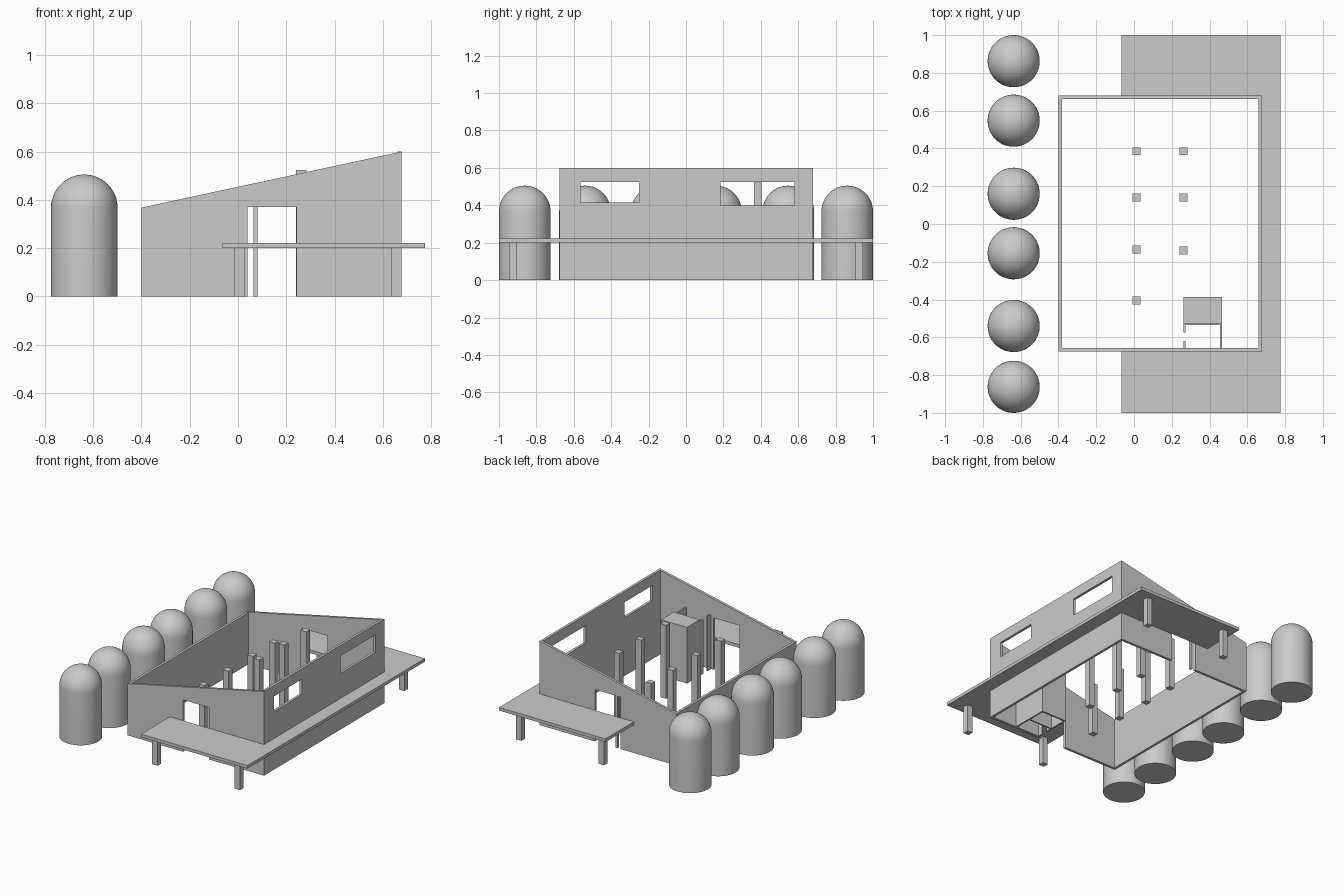
import bpy, bmesh, math

if "Cube" in bpy.data.objects:
    bpy.data.objects.remove(bpy.data.objects["Cube"])


def finish(name, bm):
    bmesh.ops.recalc_face_normals(bm, faces=bm.faces[:])
    mesh = bpy.data.meshes.new(name)
    bm.to_mesh(mesh)
    bm.free()
    ob = bpy.data.objects.new(name, mesh)
    bpy.context.collection.objects.link(ob)
    return ob


def prism(name, outline, to_3d, depth):
    """Extrude a flat outline along the given vector."""
    bm = bmesh.new()
    face = bm.faces.new([bm.verts.new(to_3d(*p)) for p in outline])
    ext = bmesh.ops.extrude_face_region(bm, geom=[face])
    bmesh.ops.translate(bm, vec=depth, verts=[
        v for v in ext["geom"] if isinstance(v, bmesh.types.BMVert)])
    return finish(name, bm)


def box(name, x0, x1, y0, y1, z0, z1):
    return prism(name, [(x0, y0), (x1, y0), (x1, y1), (x0, y1)],
                 lambda x, y: (x, y, z0), (0, 0, z1 - z0))


# Building dimensions
L, R, F, B = -0.40, 0.678, -0.675, 0.68
LOW, HIGH, T = 0.368, 0.60, 0.018


# Sloped front and back walls, notched for the doorways
gable = [(L, 0), (0.04, 0), (0.04, 0.37), (0.243, 0.37), (0.243, 0),
         (R, 0), (R, HIGH), (L, LOW)]
for name, y in (("front_wall", F), ("back_wall", B - T)):
    prism(name, gable, lambda x, z: (x, y, z), (0, T, 0))
box("back_door_post", 0.065, 0.08, B - T, B, 0, 0.37)

# Low left wall
box("left_wall", L, L + T, F + T, B - T, 0, LOW)

# High right wall, assembled around two windows
windows = [(-0.565, -0.25, 0.415, 0.525), (0.185, 0.58, 0.40, 0.525)]
y = F + T
for i, (y0, y1, z0, z1) in enumerate(windows):
    box(f"right_wall_pier_{i}", R - T, R, y, y0, 0, HIGH)
    box(f"window_sill_wall_{i}", R - T, R, y0, y1, 0, z0)
    box(f"window_head_wall_{i}", R - T, R, y0, y1, z1, HIGH)
    y = y1
box("right_wall_pier_end", R - T, R, y, B - T, 0, HIGH)

# U-shaped canopy round the building, with four legs
prism("canopy", [(-0.065, -1), (0.775, -1), (0.775, 1), (-0.065, 1),
                 (-0.065, B), (R, B), (R, F), (-0.065, F)],
      lambda x, y: (x, y, 0.2), (0, 0, 0.022))
for x in (0.006, 0.657):
    for y in (-0.925, 0.925):
        box("canopy_leg", x - 0.021, x + 0.021, y - 0.02, y + 0.02, 0, 0.2)

# Interior columns, two rows
for x, top, rows in ((0.013, 0.375, (0.385, 0.14, -0.135, -0.405)),
                     (0.262, 0.523, (0.385, 0.14, -0.14))):
    for y in rows:
        box("column", x - 0.022, x + 0.022, y - 0.021, y + 0.021, 0, top)

# Small corner room, half of it roofed
H = 0.40
box("room_roof", 0.263, 0.467, -0.53, -0.387, H - 0.012, H)
box("room_back_wall", 0.263, 0.467, -0.399, -0.387, 0, H - 0.012)
box("room_partition", 0.263, 0.467, -0.535, -0.525, 0, H - 0.012)
box("room_right_wall", 0.456, 0.467, F + T, -0.399, 0, H - 0.012)
box("room_left_wall", 0.263, 0.273, -0.575, -0.399, 0, H - 0.012)
box("room_door_jamb", 0.263, 0.273, F + T, -0.62, 0, H - 0.012)

# Row of domed silos
SEG, RAD, BASE = 48, 0.138, 0.367
for i, y in enumerate((0.862, 0.547, 0.16, -0.155, -0.54, -0.862)):
    profile = [(0, 0), (RAD, 0)] + [
        (RAD * math.cos(a), BASE + RAD * math.sin(a))
        for a in (math.pi / 2 * k / 12 for k in range(13))]
    bm = bmesh.new()
    vs = [bm.verts.new((r, 0, z)) for r, z in profile]
    es = [bm.edges.new(p) for p in zip(vs, vs[1:])]
    bmesh.ops.spin(bm, geom=vs + es, cent=(0, 0, 0), axis=(0, 0, 1),
                   angle=math.tau, steps=SEG, use_duplicate=False)
    bmesh.ops.remove_doubles(bm, verts=bm.verts[:], dist=1e-4)
    silo = finish(f"silo_{i}", bm)
    silo.location = (-0.637, y, 0)
    bpy.ops.object.select_all(action='DESELECT')
    silo.select_set(True)
    bpy.context.view_layer.objects.active = silo
    bpy.ops.object.shade_smooth_by_angle(angle=math.radians(35))
